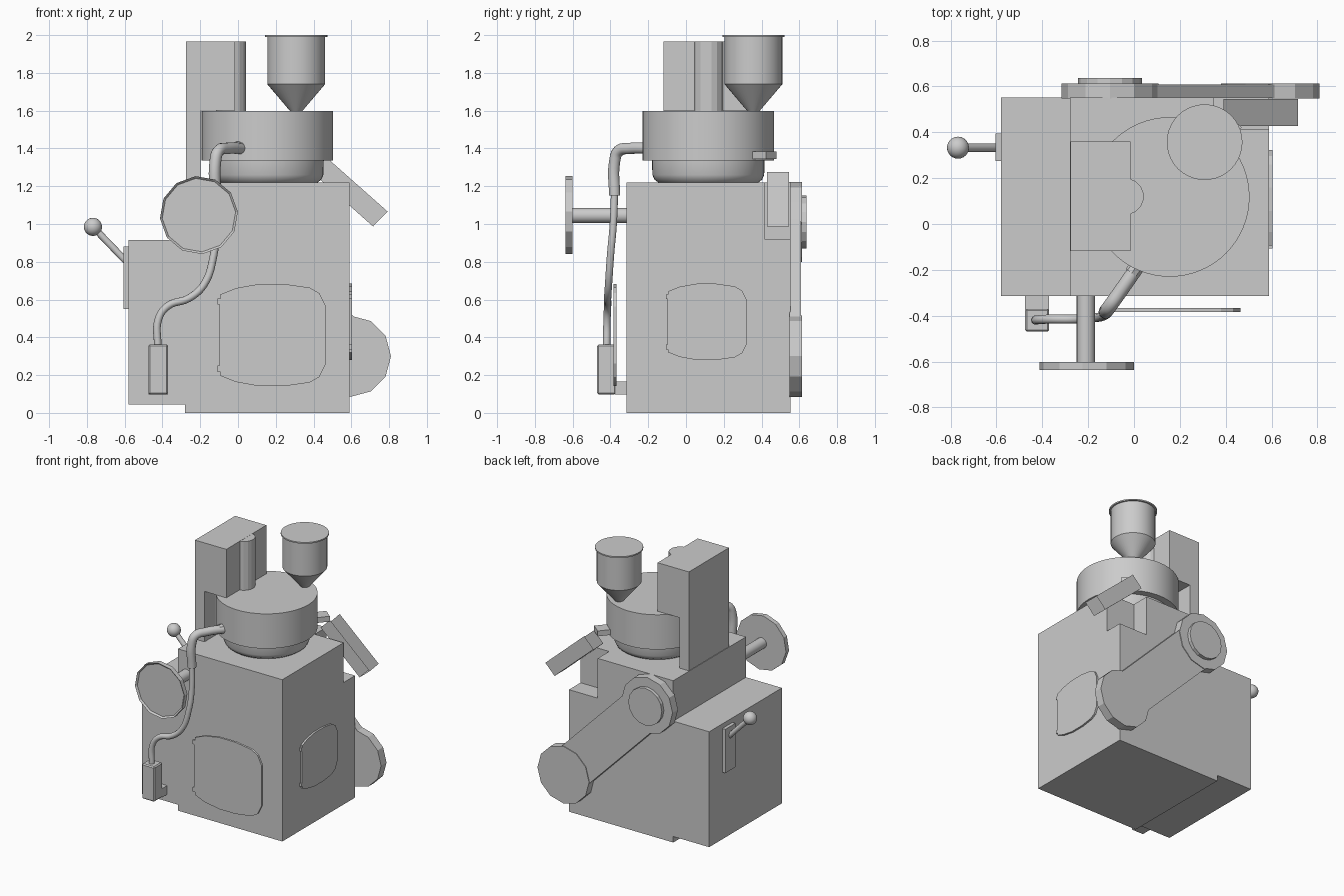
import bpy, bmesh
from math import sin, cos, pi, radians, atan2
from mathutils import Vector, Matrix

if "Cube" in bpy.data.objects:
    bpy.data.objects.remove(bpy.data.objects["Cube"])


def finish(name, bm, smooth=False):
    bmesh.ops.recalc_face_normals(bm, faces=bm.faces)
    me = bpy.data.meshes.new(name)
    bm.to_mesh(me)
    bm.free()
    ob = bpy.data.objects.new(name, me)
    bpy.context.collection.objects.link(ob)
    if smooth:
        bpy.ops.object.select_all(action='DESELECT')
        bpy.context.view_layer.objects.active = ob
        ob.select_set(True)
        bpy.ops.object.shade_smooth_by_angle(angle=radians(30))
    return ob


def prism(name, pts, lo, hi, axis='y', inset=None):
    """Extrude a 2D outline along an axis; optional (margin, depth) recess on the low side."""
    to3 = {'x': lambda a, b, d: (d, a, b), 'y': lambda a, b, d: (a, d, b),
           'z': lambda a, b, d: (a, b, d)}[axis]
    bm = bmesh.new()
    low = [bm.verts.new(to3(a, b, lo)) for a, b in pts]
    high = [bm.verts.new(to3(a, b, hi)) for a, b in pts]
    front = bm.faces.new(low)
    bm.faces.new(high)
    for i in range(len(pts)):
        j = (i + 1) % len(pts)
        bm.faces.new((low[i], low[j], high[j], high[i]))
    if inset:
        bmesh.ops.recalc_face_normals(bm, faces=bm.faces)
        bmesh.ops.inset_region(bm, faces=[front], thickness=inset[0], depth=-inset[1])
    return finish(name, bm)


def box(name, x, y, z, bevel=0):
    ob = prism(name, [(x[0], y[0]), (x[1], y[0]), (x[1], y[1]), (x[0], y[1])], z[0], z[1], 'z')
    if bevel:
        m = ob.modifiers.new("Bevel", 'BEVEL')
        m.width, m.segments = bevel, 1
    return ob


def circle(cx, cy, r, n, turn=0):
    return [(cx + r * cos(2 * pi * i / n + turn), cy + r * sin(2 * pi * i / n + turn)) for i in range(n)]


def lathe(name, cx, cy, profile, n=48):
    """Closed solid of revolution around a vertical axis."""
    bm = bmesh.new()
    rings = [[bm.verts.new((x, y, z)) for x, y in circle(cx, cy, r, n)] for r, z in profile]
    for a, b in zip(rings, rings[1:]):
        for i in range(n):
            j = (i + 1) % n
            bm.faces.new((a[i], a[j], b[j], b[i]))
    bm.faces.new(rings[0])
    bm.faces.new(rings[-1])
    return finish(name, bm, True)


def rod(name, a, b, r, n=20):
    a, b = Vector(a), Vector(b)
    bm = bmesh.new()
    rot = (b - a).to_track_quat('Z', 'Y').to_matrix().to_4x4()
    bmesh.ops.create_cone(bm, cap_ends=True, segments=n, radius1=r, radius2=r, depth=(b - a).length,
                          matrix=Matrix.Translation((a + b) / 2) @ rot)
    return finish(name, bm, True)


def tube(name, pts, r):
    cu = bpy.data.curves.new(name, 'CURVE')
    cu.dimensions, cu.bevel_depth, cu.bevel_resolution = '3D', r, 3
    cu.resolution_u, cu.use_fill_caps = 6, True
    sp = cu.splines.new('BEZIER')
    sp.bezier_points.add(len(pts) - 1)
    for bp, p in zip(sp.bezier_points, pts):
        bp.co = p
        bp.handle_left_type = bp.handle_right_type = 'AUTO'
    ob = bpy.data.objects.new(name, cu)
    bpy.context.collection.objects.link(ob)


# Machine body: stepped front profile, with a corner notch behind for the chute
body = prism("body", [(-.58, .045), (-.28, .045), (-.28, 0), (.59, 0), (.59, 1.22),
                      (-.28, 1.22), (-.28, .915), (-.58, .915)], -.315, .552)
cutter = box("notch_cutter", (.35, .8), (.415, .8), (.92, 1.5))
cutter.hide_render = True
mod = body.modifiers.new("Notch", 'BOOLEAN')
mod.operation, mod.object, mod.solver = 'DIFFERENCE', cutter, 'EXACT'
bpy.context.view_layer.objects.active = body
bpy.ops.object.modifier_apply(modifier="Notch")
bpy.data.objects.remove(cutter)

# Grinding drum, its neck and the feed hopper
DX, DY = .156, .118
lathe("drum_neck", DX, DY, [(.265, 1.22), (.285, 1.235), (.296, 1.26), (.298, 1.335)])
lathe("drum", DX, DY, [(.348, 1.335), (.348, 1.597)], 64)
lathe("hopper", .308, .357, [(.03, 1.595), (.153, 1.74), (.153, 1.99), (.165, 1.99), (.165, 2.0)], 40)

# Overhanging column with a round boss
prism("column", [(-.276, 1.22), (-.197, 1.22), (-.197, 1.6), (-.015, 1.6),
                 (-.015, 1.966), (-.276, 1.966)], -.118, .36)
prism("column_boss", circle(-.037, .12, .08, 16, pi / 16), 1.597, 1.965, 'z')

# Outlet spout, pointing out of the drum over the chute
a = radians(50)
u, v = Vector((cos(a), sin(a))), Vector((-sin(a), cos(a)))
c = Vector((DX, DY))
prism("spout", [tuple(c + u * d + v * w) for d, w in ((.3, -.045), (.435, -.045), (.435, .045), (.3, .045))],
      1.345, 1.385, 'z')

# Open sloping chute: floor and two thin side walls
bm = bmesh.new()
rows = []
for y in (.428, .545):
    rows.append([bm.verts.new((x, y, z)) for x, z in
                 ((.39, 1.275), (.715, .987), (.792, 1.066), (.467, 1.354))])
    bm.faces.new(rows[-1])
bm.faces.new((rows[0][0], rows[0][1], rows[1][1], rows[1][0]))
finish("chute", bm)

# Hand wheel on its shaft
prism("hand_wheel", circle(-.207, 1.047, .207, 12, radians(5)), -.638, -.602, 'y', (.012, .012))
rod("wheel_shaft", (-.21, -.61, 1.045), (-.21, -.31, 1.045), .04)

# Side lever with ball knob and plate
box("lever_plate", (-.605, -.578), (.275, .395), (.55, .88))
rod("lever_rod", (-.768, .333, .985), (-.59, .333, .8), .018)
bm = bmesh.new()
bmesh.ops.create_uvsphere(bm, u_segments=24, v_segments=14, radius=.048,
                          matrix=Matrix.Translation((-.768, .333, .985)))
finish("lever_knob", bm, True)

# Drum inlet elbow, hose and wall-mounted control box
tube("inlet_elbow", [(.02, -.18, 1.4), (-.06, -.295, 1.4), (-.105, -.358, 1.385),
                     (-.12, -.378, 1.33), (-.12, -.378, 1.15)], .031)
rod("elbow_flange", (.022, -.17, 1.405), (-.01, -.215, 1.405), .032, 8)
tube("hose", [(-.12, -.378, 1.17), (-.115, -.385, 1.0), (-.13, -.40, .83), (-.18, -.41, .68),
              (-.26, -.415, .607), (-.37, -.415, .567), (-.42, -.418, .5), (-.425, -.42, .35)], .02)
box("control_box", (-.475, -.37), (-.47, -.37), (.098, .362), .008)
box("control_box_bracket", (-.475, -.37), (-.375, -.31), (.098, .165))

# Access doors: shared rounded outline with a hinge strip, in fractions of the door size
outline = [(-.47, -.40), (-.33, -.46), (-.12, -.5), (.12, -.5), (.35, -.465), (.44, -.41), (.5, -.28),
           (.5, .28), (.44, .41), (.35, .465), (.12, .5), (-.12, .5), (-.33, .46), (-.47, .40),
           (-.47, .36), (-.5, .36), (-.5, .30), (-.48, .30), (-.48, -.30), (-.5, -.30),
           (-.5, -.36), (-.47, -.36)]


def door(name, cx, cz, w, h, lo, hi, axis):
    prism(name, [(cx + px * w, cz + pz * h) for px, pz in outline], lo, hi, axis)


door("front_door", .178, .412, .575, .54, -.383, -.367, 'y')
door("side_door", .108, .482, .43, .404, .585, .604, 'x')

# Drive guard at the back: two round covers joined by a sloping bar, plus a cap
P, Q = Vector((-.105, 1.01)), Vector((.595, .3))
prism("upper_pulley_cover", circle(P.x, P.y, .212, 12), .548, .613)
prism("lower_pulley_cover", circle(Q.x, Q.y, .215, 12), .548, .613)
d = (Q - P).normalized()
n = Vector((-d.y, d.x)) * .16
prism("belt_guard", [tuple(p) for p in (P + n, Q + n, Q - n, P - n)], .549, .608)
prism("pulley_cap", circle(P.x, P.y, .14, 16), .6, .638)
